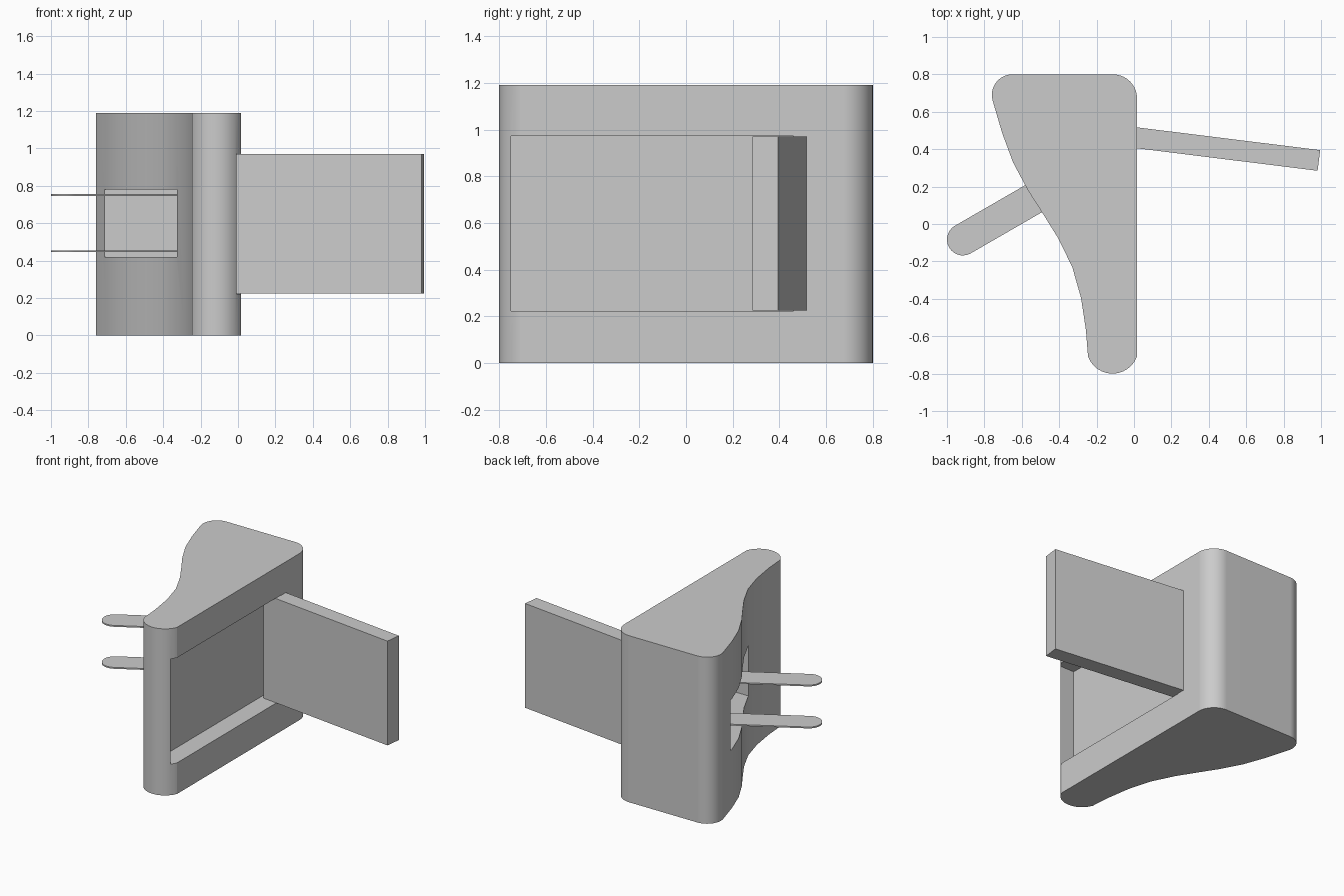
import bpy
import bmesh
from math import cos, sin, radians, atan2
from mathutils import Matrix, Vector

if "Cube" in bpy.data.objects:
    bpy.data.objects.remove(bpy.data.objects["Cube"], do_unlink=True)

grey = bpy.data.materials.new("plain grey")
grey.use_nodes = True
grey.diffuse_color = (0.6, 0.6, 0.6, 1)
grey.node_tree.nodes["Principled BSDF"].inputs["Base Color"].default_value = (0.6, 0.6, 0.6, 1)


def arc(cx, cy, r, start, end, steps):
    angles = [radians(start + (end - start) * i / steps) for i in range(steps + 1)]
    return [(cx + r * cos(a), cy + r * sin(a)) for a in angles]


def extrude(name, outline, z0, z1):
    """Prism with a flat outline between two heights."""
    bm = bmesh.new()
    base = bm.faces.new([bm.verts.new((x, y, z0)) for x, y in outline])
    top = bmesh.ops.extrude_face_region(bm, geom=[base])["geom"]
    bmesh.ops.translate(bm, vec=(0, 0, z1 - z0),
                        verts=[v for v in top if isinstance(v, bmesh.types.BMVert)])
    bmesh.ops.recalc_face_normals(bm, faces=bm.faces)
    mesh = bpy.data.meshes.new(name)
    bm.to_mesh(mesh)
    bm.free()
    mesh.materials.append(grey)
    obj = bpy.data.objects.new(name, mesh)
    bpy.context.collection.objects.link(obj)
    return obj


def box_outline(x0, x1, y0, y1):
    return [(x0, y0), (x1, y0), (x1, y1), (x0, y1)]


def activate(obj):
    bpy.ops.object.select_all(action="DESELECT")
    obj.select_set(True)
    bpy.context.view_layer.objects.active = obj


def cut(obj, cutter):
    mod = obj.modifiers.new("cut", "BOOLEAN")
    mod.operation = "DIFFERENCE"
    mod.solver = "EXACT"
    mod.object = cutter
    activate(obj)
    bpy.ops.object.modifier_apply(modifier=mod.name)
    bpy.data.objects.remove(cutter, do_unlink=True)


# Body: wide rounded back, concave flank, narrow rounded front
flank = [(-0.705, 0.487), (-0.647, 0.33), (-0.567, 0.18), (-0.49, 0.06),
         (-0.406, -0.075), (-0.33, -0.23), (-0.283, -0.396), (-0.257, -0.567)]
outline = (arc(-0.112, 0.672, 0.128, 0, 90, 10)
           + arc(-0.65, 0.69, 0.11, 90, 195, 12)
           + flank
           + arc(-0.115, -0.66, 0.14, 201, 339, 12))
body = extrude("body", outline, 0, 1.19)

# Door recess on the flat side, plug opening in the concave flank
cut(body, extrude("recess_cutter", box_outline(-0.12, 0.2, -0.75, 0.46), 0.222, 0.973))
cut(body, extrude("opening_cutter", box_outline(-1.1, -0.2, -0.24, 0.52), 0.42, 0.78))
activate(body)
bpy.ops.object.shade_smooth_by_angle(angle=radians(15))
weighted = body.modifiers.new("weighted normals", "WEIGHTED_NORMAL")
weighted.keep_sharp = True

# Open door: a flat panel swung outwards
swing = Matrix.Rotation(atan2(-0.12, 0.965), 2)
hinge = Vector((-0.09, 0.418))
panel = [hinge + swing @ Vector(p) for p in box_outline(0, 1.08, 0, 0.111)]
extrude("door", panel, 0.225, 0.97)

# Two thin prongs with rounded ends, leaning out of the opening
turn = Matrix.Rotation(radians(30), 2)
tip = Vector((-0.915, -0.083))
blade = [tip + turn @ Vector(p)
         for p in arc(0, 0, 0.085, 90, 270, 14) + arc(0.65, 0, 0.085, -90, 90, 14)]
for name, z in (("lower_prong", 0.45), ("upper_prong", 0.75)):
    prong = extrude(name, blade, z - 0.005, z + 0.005)
    activate(prong)
    bpy.ops.object.shade_smooth_by_angle(angle=radians(30))
